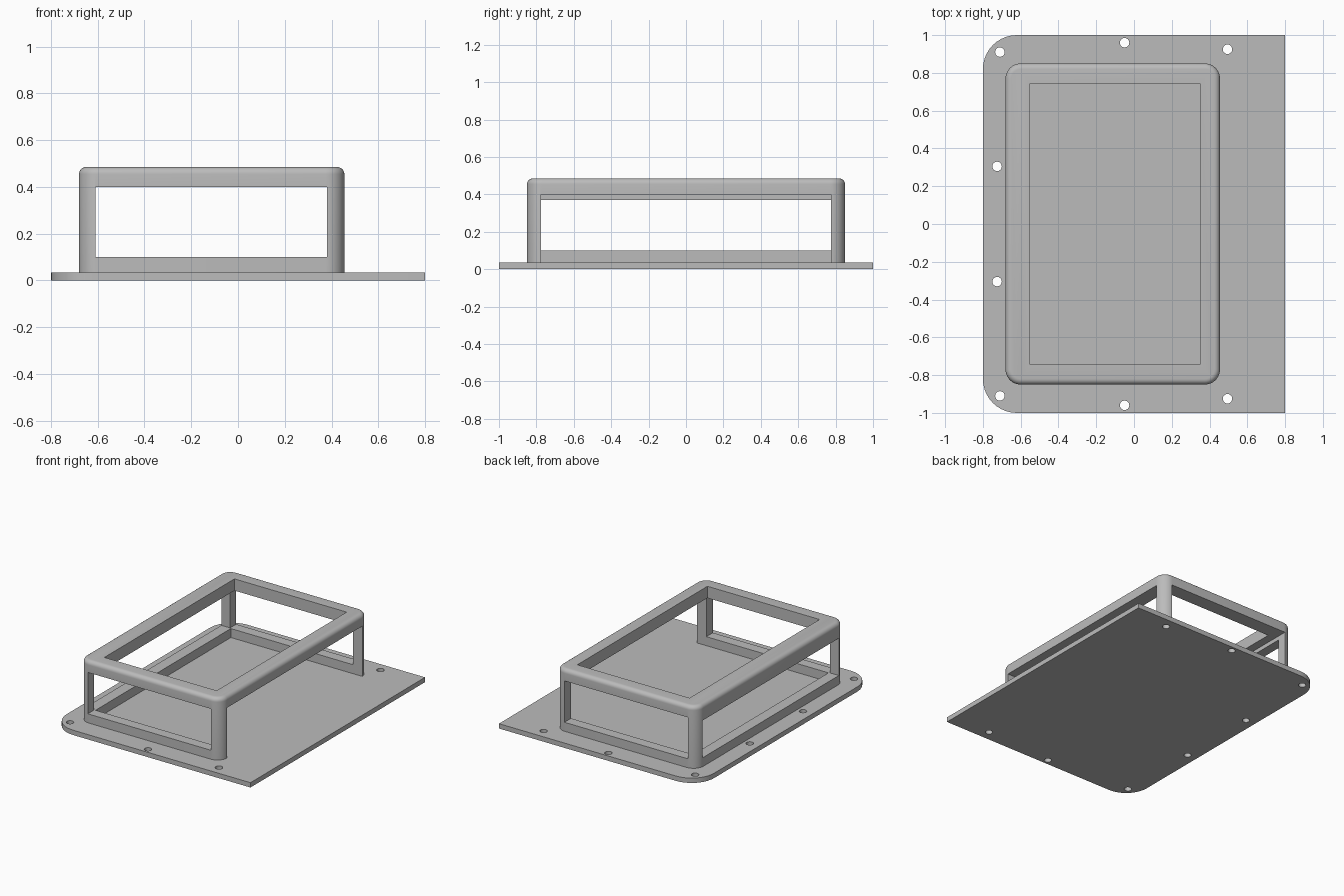
import bpy, bmesh, math

if "Cube" in bpy.data.objects:
    bpy.data.objects.remove(bpy.data.objects["Cube"])

grey = bpy.data.materials.new("plain grey")
grey.diffuse_color = (0.5, 0.5, 0.5, 1)
grey.use_nodes = True
grey.node_tree.nodes["Principled BSDF"].inputs["Base Color"].default_value = grey.diffuse_color


def outline(x0, x1, y, r_left, r_right, steps=10):
    """Rectangle outline, counter-clockwise, with rounded left and right corners."""
    pts = []
    for sx, sy, start in ((1, 1, 0), (-1, 1, 90), (-1, -1, 180), (1, -1, 270)):
        r = r_right if sx > 0 else r_left
        cx, cy = (x1 - r if sx > 0 else x0 + r), sy * (y - r)
        n = steps if r else 0
        for i in range(n + 1):
            a = math.radians(start + (90 * i / n if n else 0))
            pts.append((cx + r * math.cos(a), cy + r * math.sin(a)))
    return pts


def prism(name, pts, z0, z1, top_round=0):
    """Extrude an outline upward, optionally rounding its top edge."""
    bm = bmesh.new()
    base = bm.faces.new([bm.verts.new((x, y, z0)) for x, y in pts])
    ext = bmesh.ops.extrude_face_region(bm, geom=[base])["geom"]
    for v in ext:
        if isinstance(v, bmesh.types.BMVert):
            v.co.z = z1
    bmesh.ops.recalc_face_normals(bm, faces=bm.faces[:])
    if top_round:
        edges = [e for e in bm.edges if all(v.co.z > z1 - 1e-5 for v in e.verts)]
        bmesh.ops.bevel(bm, geom=edges, offset=top_round, segments=6,
                        profile=0.5, affect='EDGES')
    mesh = bpy.data.meshes.new(name)
    bm.to_mesh(mesh)
    bm.free()
    mesh.materials.append(grey)
    ob = bpy.data.objects.new(name, mesh)
    bpy.context.collection.objects.link(ob)
    return ob


def box(x0, x1, y, z0, z1):
    return prism("cutter", outline(x0, x1, y, 0, 0), z0, z1)


def cut(target, cutter):
    """Subtract the cutter and remove it."""
    mod = target.modifiers.new("cut", 'BOOLEAN')
    mod.operation, mod.solver, mod.object = 'DIFFERENCE', 'EXACT', cutter
    bpy.context.view_layer.objects.active = target
    bpy.ops.object.modifier_apply(modifier=mod.name)
    bpy.data.objects.remove(cutter)


def smooth(ob):
    bpy.ops.object.select_all(action='DESELECT')
    ob.select_set(True)
    bpy.context.view_layer.objects.active = ob
    bpy.ops.object.shade_smooth_by_angle(angle=math.radians(30))


# Base plate, rounded on the left, with screw holes along three edges
plate = prism("base_plate", outline(-0.8, 0.8, 1.0, 0.18, 0), 0, 0.035)
for x, y in ((-0.71, 0.91), (-0.725, 0.305), (-0.05, 0.96), (0.495, 0.925)):
    for side in (-1, 1):
        ring = [(x + 0.025 * math.cos(math.tau * i / 24),
                 side * y + 0.025 * math.sin(math.tau * i / 24)) for i in range(24)]
        cut(plate, prism("cutter", ring, -0.1, 0.1))
smooth(plate)

# Open housing frame with a rounded top edge
frame = prism("housing_frame", outline(-0.68, 0.455, 0.85, 0.08, 0.08), 0.035, 0.485, 0.03)
cut(frame, box(-0.60, 0.375, 0.775, -0.1, 0.40))   # inner cavity
cut(frame, box(-0.55, 0.35, 0.745, 0.2, 0.7))      # top opening
cut(frame, box(-0.61, 0.38, 1.2, 0.10, 0.40))      # front and back openings
cut(frame, box(-1.0, -0.3, 0.78, 0.10, 0.37))      # left opening above its rail
cut(frame, box(0.2, 0.8, 0.775, -0.1, 0.40))       # right opening down to the plate
smooth(frame)
